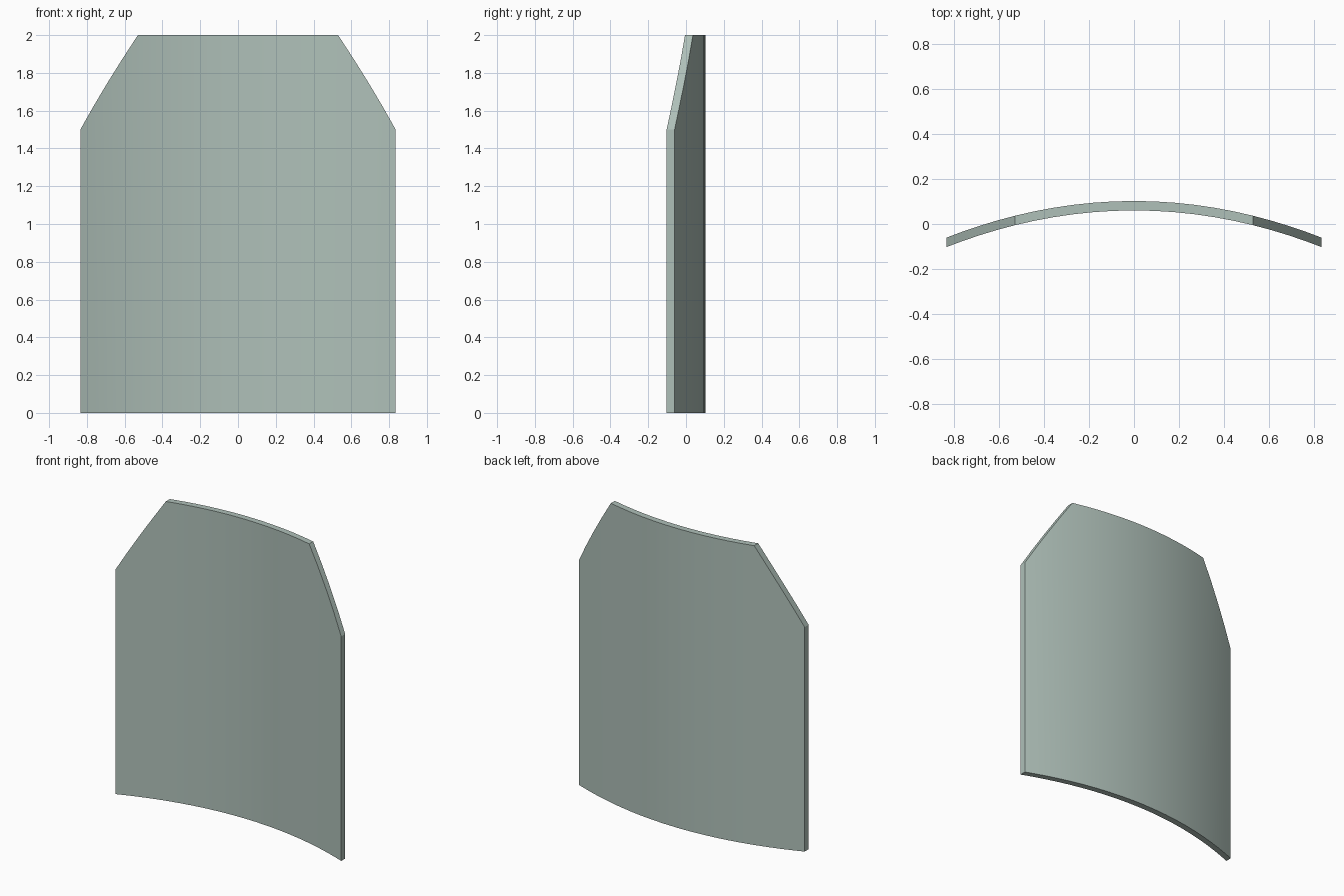
import bpy, bmesh, math

if "Cube" in bpy.data.objects:
    bpy.data.objects.remove(bpy.data.objects["Cube"])

# Columns across the plate at even steps of arc; top edge is cut at both corners
R, STEP, N, FLAT = 1.266, 0.072, 10, 6
THICK, DROP = 0.042, 0.163
columns = []
for i in range(-N, N + 1):
    cut = max(0, abs(i) - FLAT) / (N - FLAT)
    columns.append((R * math.sin(i * STEP), 2.0 - 0.5 * cut))


def back_y(x):
    return 0.1025 - DROP * (x / 0.835) ** 2


# Curved plate: one strip of quads on the front surface, extruded to the back
bm = bmesh.new()
rows = [(bm.verts.new((x, back_y(x) - THICK, 0)), bm.verts.new((x, back_y(x) - THICK, z)))
        for x, z in columns]
for (a, b), (c, d) in zip(rows, rows[1:]):
    bm.faces.new((a, c, d, b))
ext = bmesh.ops.extrude_face_region(bm, geom=bm.faces[:], use_keep_orig=True)
moved = [g for g in ext["geom"] if isinstance(g, bmesh.types.BMVert)]
bmesh.ops.translate(bm, verts=moved, vec=(0, THICK, 0))
bmesh.ops.recalc_face_normals(bm, faces=bm.faces[:])

mesh = bpy.data.meshes.new("curved_plate")
bm.to_mesh(mesh)
bm.free()
plate = bpy.data.objects.new("curved_plate", mesh)
bpy.context.collection.objects.link(plate)

# Grey-green finish
mat = bpy.data.materials.new("grey_green")
mat.diffuse_color = (0.43, 0.53, 0.485, 1)
mat.use_nodes = True
mat.node_tree.nodes["Principled BSDF"].inputs["Base Color"].default_value = mat.diffuse_color
mesh.materials.append(mat)

# Smooth curve with crisp rim
bpy.context.view_layer.objects.active = plate
plate.select_set(True)
bpy.ops.object.shade_smooth_by_angle(angle=0.5)
